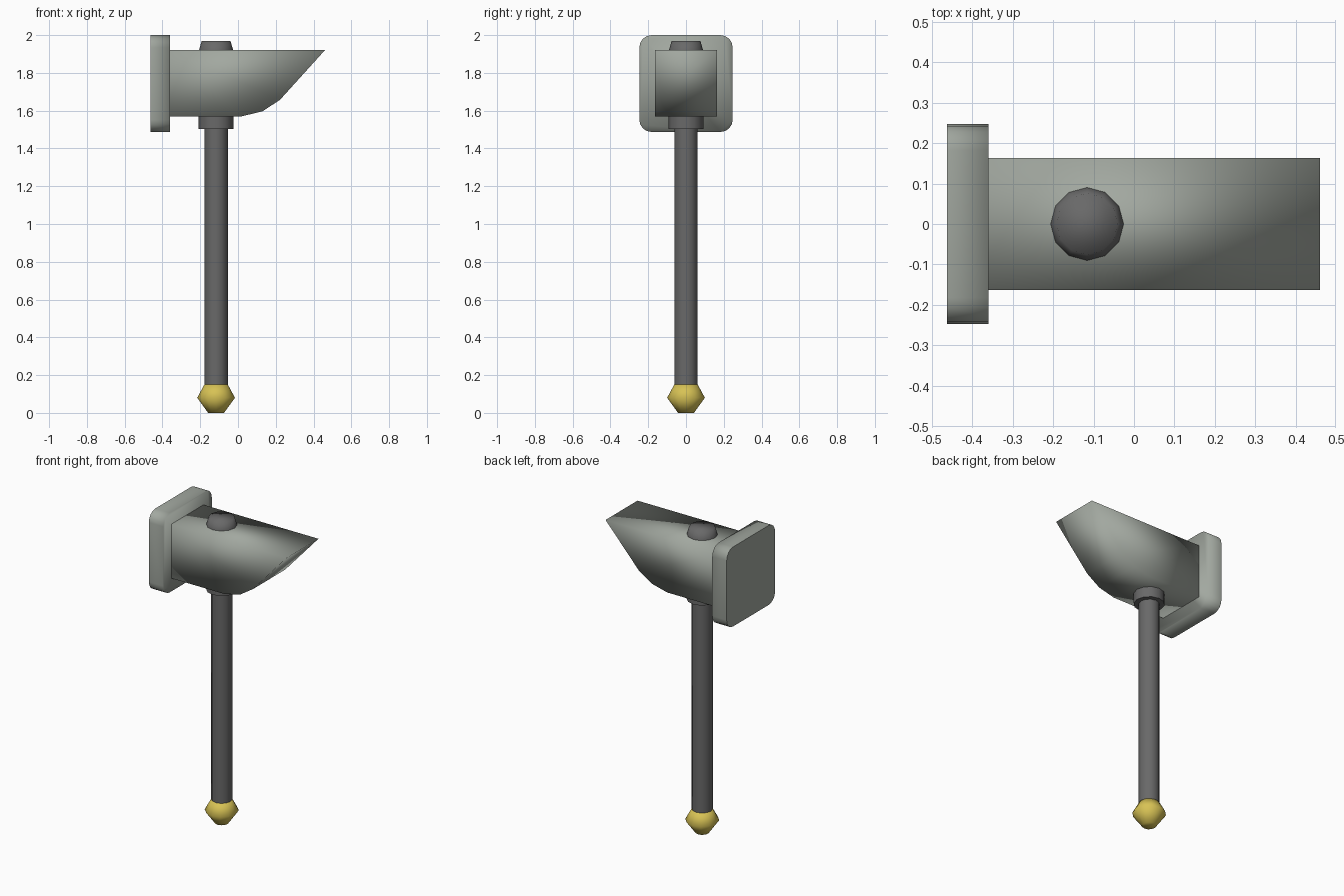
import bpy, bmesh, math

if "Cube" in bpy.data.objects:
    bpy.data.objects.remove(bpy.data.objects["Cube"])

SHAFT_X = -0.116
SIDES = 12


def material(name, color):
    m = bpy.data.materials.new(name)
    m.diffuse_color = (*color, 1)
    m.use_nodes = True
    m.node_tree.nodes["Principled BSDF"].inputs["Base Color"].default_value = m.diffuse_color
    return m


steel = material("pale steel", (0.36, 0.39, 0.35))
dark = material("dark grey", (0.14, 0.14, 0.14))
brass = material("brass yellow", (0.68, 0.54, 0.09))


def finish(name, bm, mat, angle):
    bmesh.ops.recalc_face_normals(bm, faces=bm.faces)
    me = bpy.data.meshes.new(name)
    bm.to_mesh(me)
    bm.free()
    ob = bpy.data.objects.new(name, me)
    bpy.context.collection.objects.link(ob)
    me.materials.append(mat)
    bpy.ops.object.select_all(action='DESELECT')
    ob.select_set(True)
    bpy.context.view_layer.objects.active = ob
    bpy.ops.object.shade_smooth_by_angle(angle=math.radians(angle))
    return ob


def lathe(name, profile, mat, angle=40):
    """Closed turned part on the shaft axis from (radius, z) pairs."""
    bm = bmesh.new()
    rings = [[bm.verts.new((SHAFT_X + r * math.cos(i * math.tau / SIDES),
                            r * math.sin(i * math.tau / SIDES), z))
              for i in range(SIDES)] for r, z in profile]
    for a, b in zip(rings, rings[1:]):
        for i in range(SIDES):
            j = (i + 1) % SIDES
            bm.faces.new((a[i], a[j], b[j], b[i]))
    bm.faces.new(rings[0])
    bm.faces.new(rings[-1])
    return finish(name, bm, mat, angle)


def prism(name, points, extrude, mat, angle):
    """Solid made by extruding a planar outline."""
    bm = bmesh.new()
    face = bm.faces.new([bm.verts.new(p) for p in points])
    new = bmesh.ops.extrude_face_region(bm, geom=[face], use_keep_orig=True)["geom"]
    bmesh.ops.translate(bm, vec=extrude,
                        verts=[v for v in new if isinstance(v, bmesh.types.BMVert)])
    return finish(name, bm, mat, angle)


# Shaft, collar under the head, softly domed cap above it, and pommel
lathe("handle", [(0.062, 0.14), (0.062, 1.52)], dark)
lathe("collar", [(0.092, 1.502), (0.092, 1.58)], dark)
lathe("top_cap", [(0.092, 1.91), (0.09, 1.922), (0.076, 1.97)], dark, 85)
lathe("pommel", [(0.042, 0), (0.1, 0.08), (0.062, 0.15)], brass, 80)

# Hammer head, softly shaded, with an underside rising to a chisel edge
outline = [(-0.37, 1.57), (0.02, 1.57), (0.13, 1.597), (0.222, 1.657),
           (0.46, 1.92), (-0.37, 1.92)]
prism("hammer_head", [(x, -0.163, z) for x, z in outline], (0, 0.326, 0), steel, 180)

# Striking plate with rounded corners: soft rim and inner side, flat outer face
hy, hz, r, cz = 0.247, 0.2565, 0.065, 1.7435
corners = []
for k, (sy, sz) in enumerate([(1, 1), (-1, 1), (-1, -1), (1, -1)]):
    for i in range(5):
        a = math.radians(90 * k + 22.5 * i)
        corners.append((-0.463, sy * (hy - r) + r * math.cos(a),
                        cz + sz * (hz - r) + r * math.sin(a)))
plate = prism("striking_plate", corners, (0.103, 0, 0), steel, 180)
for e in plate.data.edges:
    if all(plate.data.vertices[v].co.x < -0.46 for v in e.vertices):
        e.use_edge_sharp = True
